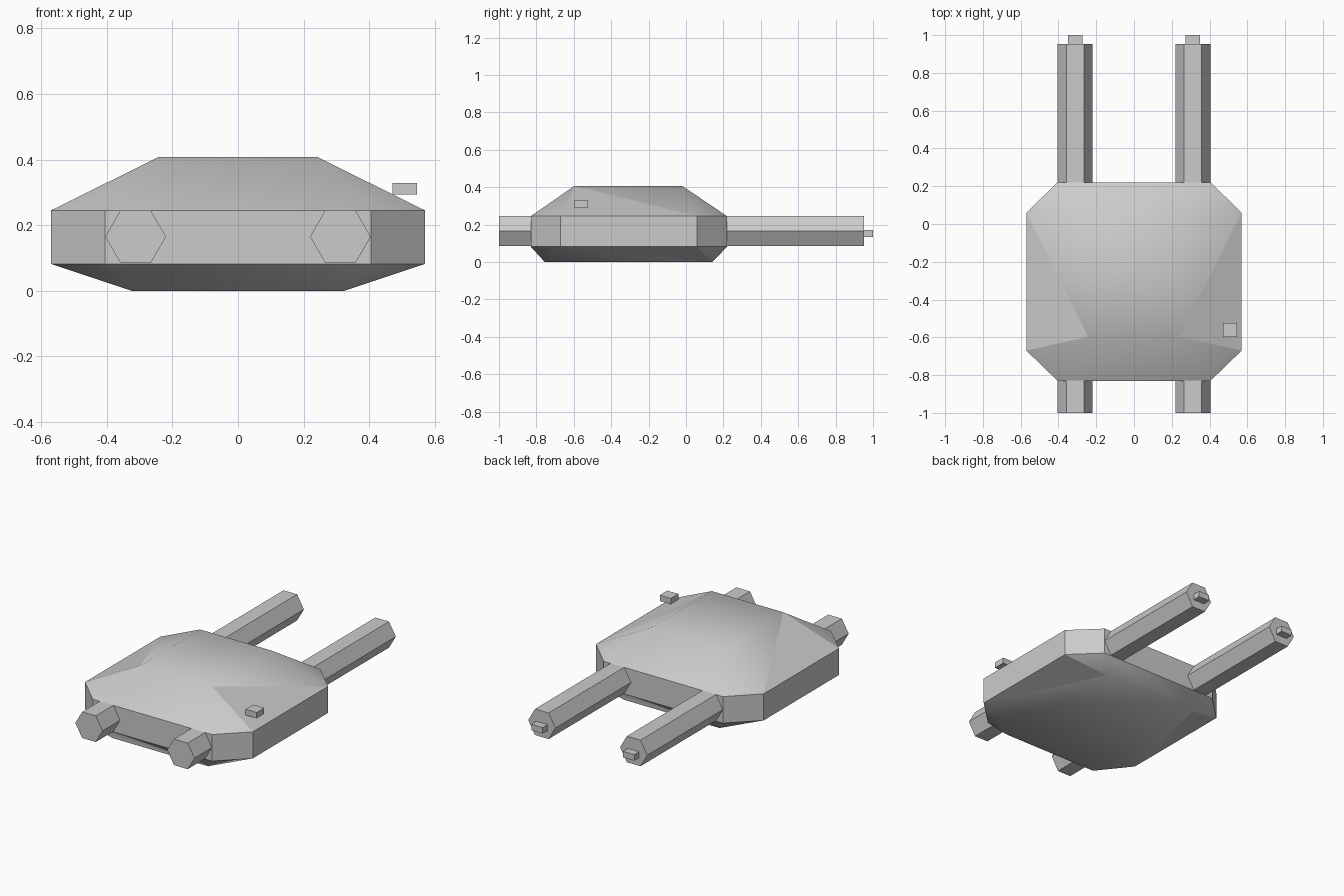
import bpy, bmesh
from math import pi
from mathutils import Matrix

if "Cube" in bpy.data.objects:
    bpy.data.objects.remove(bpy.data.objects["Cube"])


def finish(name, bm):
    bmesh.ops.recalc_face_normals(bm, faces=bm.faces)
    mesh = bpy.data.meshes.new(name)
    bm.to_mesh(mesh)
    bm.free()
    obj = bpy.data.objects.new(name, mesh)
    bpy.context.collection.objects.link(obj)
    return obj


def box(name, center, size):
    bm = bmesh.new()
    m = Matrix.Translation(center) @ Matrix.Diagonal((*size, 1))
    bmesh.ops.create_cube(bm, size=1, matrix=m)
    return finish(name, bm)


def hex_bar(name, x, y0, y1):
    bm = bmesh.new()
    m = (Matrix.Translation((x, (y0 + y1) / 2, 0.165))
         @ Matrix.Rotation(pi / 2, 4, 'X'))
    bmesh.ops.create_cone(bm, cap_ends=True, segments=6, radius1=0.0925,
                          radius2=0.0925, depth=y1 - y0, matrix=m)
    # Put two corners of the hexagon on the horizontal axis
    if max(v.co.x for v in bm.verts) - x < 0.09:
        bmesh.ops.rotate(bm, verts=bm.verts, cent=(x, 0, 0.165),
                         matrix=Matrix.Rotation(pi / 6, 3, 'Y'))
    return finish(name, bm)


def hull():
    bm = bmesh.new()
    outline = [(0.405, -0.83), (0.57, -0.67), (0.57, 0.06), (0.405, 0.22),
               (-0.405, 0.22), (-0.57, 0.06), (-0.57, -0.67), (-0.405, -0.83)]

    def cap(z_rim, z_cap, x, y_back, y_front, side_apex):
        # Octagonal rim closing on a smaller rectangle, with smooth slopes
        rim = [bm.verts.new((px, py, z_rim)) for px, py in outline]
        a, b, c, d = [bm.verts.new((px, py, z_cap)) for px, py in
                      ((x, y_back), (x, y_front), (-x, y_front), (-x, y_back))]
        smooth = [(a, b, c, d),
                  (rim[7], rim[0], a, d), (rim[3], rim[4], c, b),
                  (rim[0], rim[1], a), (rim[2], rim[3], b),
                  (rim[4], rim[5], c), (rim[6], rim[7], d)]
        # Side slopes: one flat triangle, one blending into the cap
        if side_apex == 'back':
            flat = [(rim[1], rim[2], a), (rim[5], rim[6], d)]
            smooth += [(rim[2], b, a), (rim[5], d, c)]
        else:
            flat = [(rim[1], rim[2], b), (rim[5], rim[6], c)]
            smooth += [(rim[1], b, a), (rim[6], d, c)]
        for f in smooth:
            bm.faces.new(f).smooth = True
        for f in flat:
            bm.faces.new(f)
        return rim

    upper = cap(0.245, 0.407, 0.243, -0.597, -0.02, 'back')
    lower = cap(0.082, 0.0, 0.325, -0.755, 0.14, 'front')
    # Flat vertical wall between the two caps
    for i in range(8):
        j = (i + 1) % 8
        bm.faces.new((lower[i], lower[j], upper[j], upper[i]))
    return finish("hull", bm)


hull()

# Side booms with small blocks on their tips
for side, s in (("left", -1), ("right", 1)):
    hex_bar(f"{side}_boom", s * 0.312, -1.0, 0.953)
    box(f"{side}_boom_tip", (s * 0.311, 0.97, 0.153), (0.076, 0.06, 0.037))

# Small block on the upper slope
box("side_block", (0.508, -0.561, 0.311), (0.075, 0.073, 0.036))
